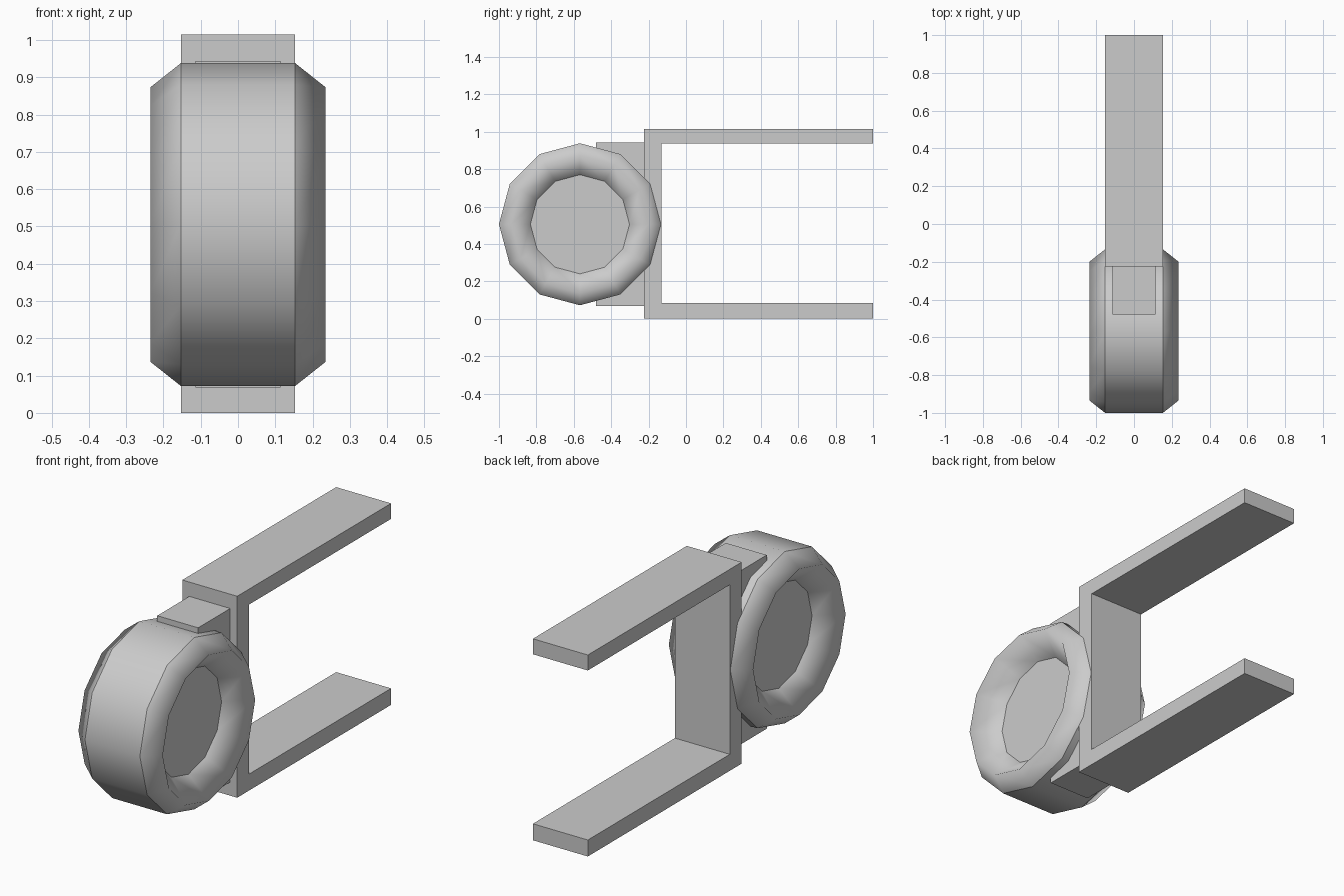
import bpy, bmesh, math

if "Cube" in bpy.data.objects:
    bpy.data.objects.remove(bpy.data.objects["Cube"])

def mesh_object(name, bm):
    bmesh.ops.recalc_face_normals(bm, faces=bm.faces)
    me = bpy.data.meshes.new(name)
    bm.to_mesh(me)
    bm.free()
    ob = bpy.data.objects.new(name, me)
    bpy.context.collection.objects.link(ob)
    return ob

def extrude_profile(name, pts, half):
    """Extrude a (y, z) outline symmetrically along x."""
    bm = bmesh.new()
    face = bm.faces.new([bm.verts.new((-half, y, z)) for y, z in pts])
    new = bmesh.ops.extrude_face_region(bm, geom=[face])["geom"]
    bmesh.ops.translate(bm, vec=(2 * half, 0, 0),
                        verts=[v for v in new if isinstance(v, bmesh.types.BMVert)])
    return mesh_object(name, bm)

# Wheel: 12-sided lathe around the x axis, with dished hubs
SIDES, CY, CZ = 12, -0.567, 0.505
half_profile = [(0.12, 0.265), (0.235, 0.368), (0.153, 0.433)]
profile = half_profile + [(-x, r) for x, r in reversed(half_profile)]
bm = bmesh.new()
rings = []
for x, r in profile:
    rings.append([bm.verts.new((x, CY + r * math.cos(a), CZ + r * math.sin(a)))
                  for a in (2 * math.pi * i / SIDES for i in range(SIDES))])
for a, b in zip(rings, rings[1:]):
    for i in range(SIDES):
        j = (i + 1) % SIDES
        bm.faces.new((a[i], a[j], b[j], b[i]))
bm.faces.new(rings[0])
bm.faces.new(rings[-1])
wheel = mesh_object("wheel", bm)
# smooth the tyre, keep tread borders and hub borders crisp
for p in wheel.data.polygons:
    p.use_smooth = len(p.vertices) == 4
radius = lambda v: math.hypot(v.co.y - CY, v.co.z - CZ)
for e in wheel.data.edges:
    va, vb = (wheel.data.vertices[i] for i in e.vertices)
    same_ring = abs(va.co.x - vb.co.x) < 1e-4
    e.use_edge_sharp = same_ring and (radius(va) > 0.42 or radius(va) < 0.28)

# Fork: C-shaped bracket with two long arms
extrude_profile("fork_bracket", [
    (-0.225, 0), (1, 0), (1, 0.083), (-0.13, 0.083),
    (-0.13, 0.937), (1, 0.937), (1, 1.015), (-0.225, 1.015)], 0.153)

# Mounting block between bracket and wheel
extrude_profile("mounting_block", [
    (-0.48, 0.068), (-0.225, 0.068), (-0.225, 0.943), (-0.48, 0.943)], 0.114)
